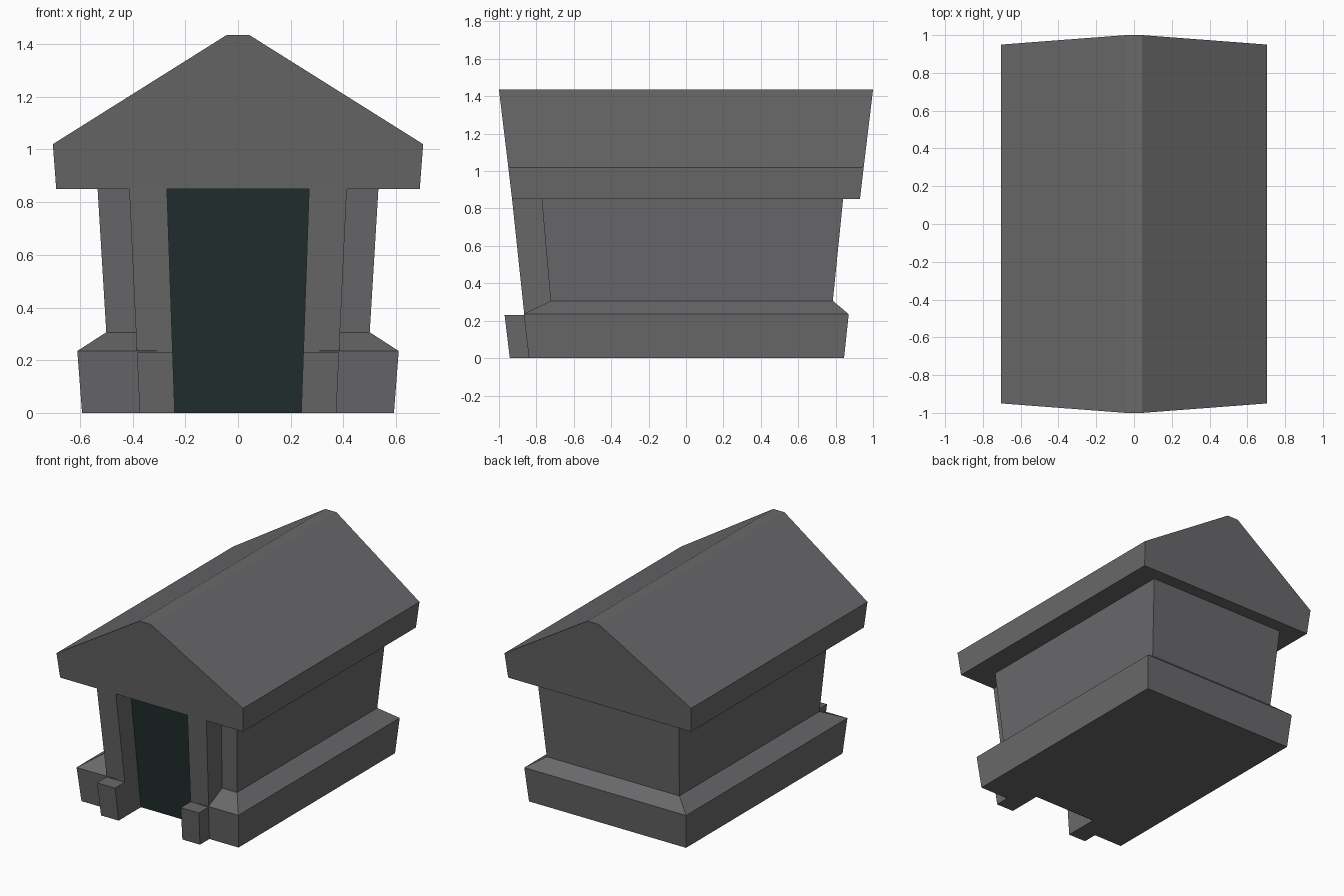
import bpy, bmesh

if "Cube" in bpy.data.objects:
    bpy.data.objects.remove(bpy.data.objects["Cube"])


def material(name, rgb):
    m = bpy.data.materials.new(name)
    m.diffuse_color = (*rgb, 1)
    m.use_nodes = True
    m.node_tree.nodes["Principled BSDF"].inputs["Base Color"].default_value = m.diffuse_color
    return m


STONE = material("grey stone", (0.142, 0.142, 0.147))
DOOR = material("dark door", (0.017, 0.028, 0.028))


def loft(name, rings, mat):
    """Skin a stack of closed 3D outlines and cap both ends."""
    bm = bmesh.new()
    loops = [[bm.verts.new(p) for p in ring] for ring in rings]
    n = len(loops[0])
    for a, b in zip(loops, loops[1:]):
        for i in range(n):
            j = (i + 1) % n
            bm.faces.new((a[i], a[j], b[j], b[i]))
    bm.faces.new(loops[0][::-1])
    bm.faces.new(loops[-1])
    bmesh.ops.remove_doubles(bm, verts=bm.verts, dist=0.0001)
    bmesh.ops.recalc_face_normals(bm, faces=bm.faces)
    me = bpy.data.meshes.new(name)
    bm.to_mesh(me)
    bm.free()
    me.materials.append(mat)
    ob = bpy.data.objects.new(name, me)
    bpy.context.collection.objects.link(ob)
    return ob


def rect(x0, x1, y0, y1, z):
    return [(x0, y0, z), (x1, y0, z), (x1, y1, z), (x0, y1, z)]


def wall_y(z):
    """Leaning front wall plane."""
    return -0.697 - 0.088 * z


def inner_x(z):
    return 0.24 + 0.035 * z


def outer_x(z):
    return 0.373 + 0.047 * z


# gabled roof, ends leaning outwards
loft("roof", [rect(-w, w, -d, d, z) for w, d, z in
              ((0.69, 0.93, 0.85), (0.703, 0.95, 1.02), (0.042, 1.0, 1.435))], STONE)

# walls, flaring upwards
loft("walls", [rect(-w, w, wall_y(z), b, z) for w, b, z in
               ((0.50, 0.785, 0.306), (0.533, 0.84, 0.85))], STONE)


# plinth with sloped top and a notch for the doorway
def plinth_ring(w, front, back, z):
    g, r = 0.31, wall_y(z)
    return [(w, back, z), (-w, back, z), (-w, front, z), (-g, front, z),
            (-g, r, z), (g, r, z), (g, front, z), (w, front, z)]


loft("plinth", [plinth_ring(0.592, -0.84, 0.845, 0),
                plinth_ring(0.61, -0.867, 0.87, 0.235),
                plinth_ring(0.50, wall_y(0.306), 0.785, 0.306)], STONE)

# door pillars and the small blocks at their feet
for side, s in (("left", -1), ("right", 1)):
    loft(side + "_pillar", [rect(s * inner_x(z), s * outer_x(z), f, wall_y(z) + 0.01, z)
                            for z, f in ((0, -0.84), (0.85, -0.93))], STONE)
    loft(side + "_foot_block", [rect(s * inner_x(z), s * outer_x(z), f, f + 0.12, z)
                                for z, f in ((0, -0.942), (0.23, -0.97))], STONE)

# recessed door plate
loft("door", [rect(-inner_x(z), inner_x(z), wall_y(z) - 0.005, wall_y(z) + 0.002, z)
              for z in (0, 0.85)], DOOR)
